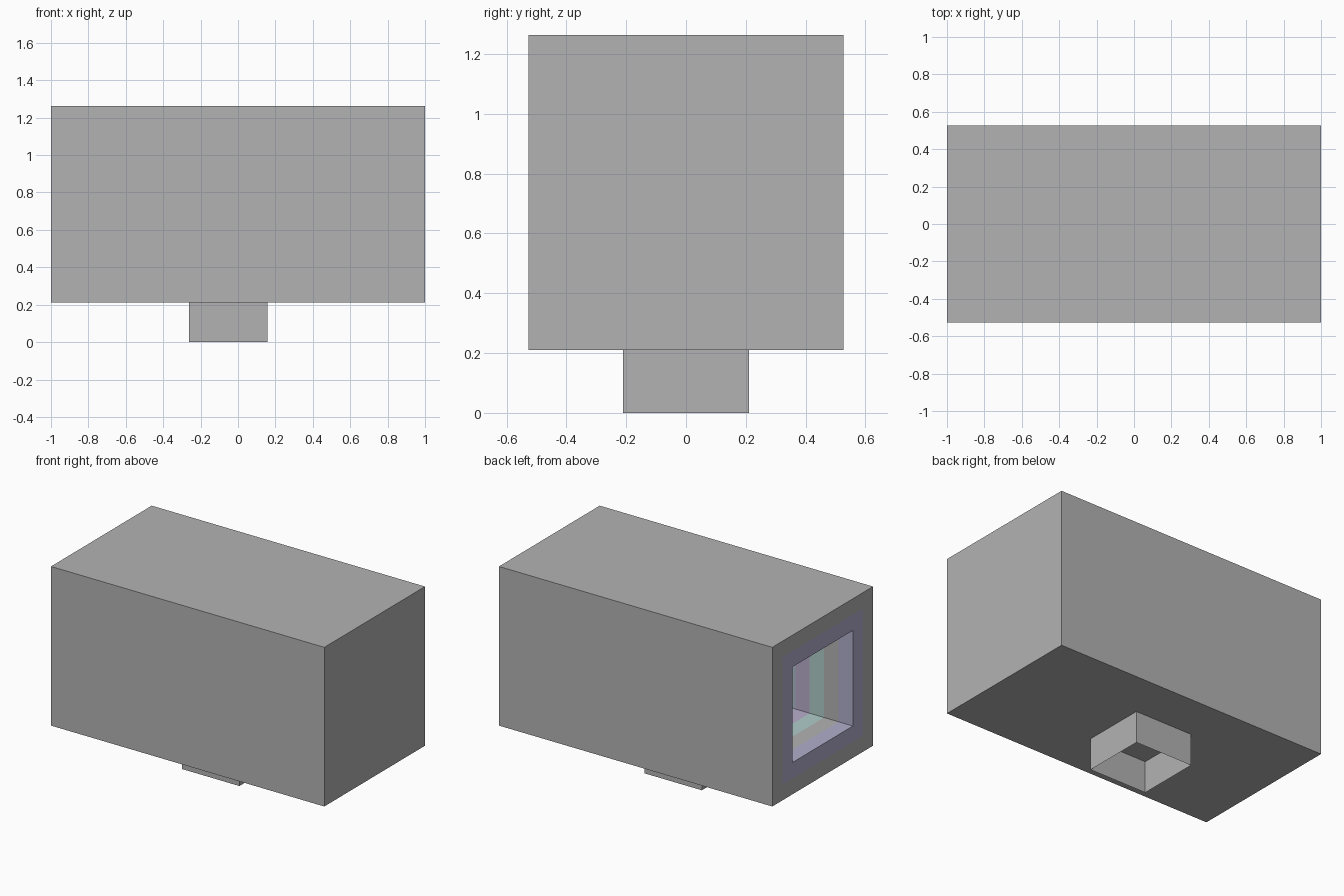
import bpy, bmesh

cube = bpy.data.objects.get("Cube")
if cube:
    bpy.data.objects.remove(cube, do_unlink=True)

U = 2 / 19  # one block unit; the body is 19 units long


def material(name, rgb):
    m = bpy.data.materials.new(name)
    m.use_nodes = True
    m.diffuse_color = (*rgb, 1)
    m.node_tree.nodes["Principled BSDF"].inputs["Base Color"].default_value = (*rgb, 1)
    return m


COLOURS = {
    "grey": material("casing grey", (0.45, 0.45, 0.45)),
    "lavender": material("rim lavender", (0.44, 0.42, 0.60)),
    "teal": material("band teal", (0.44, 0.61, 0.59)),
    "mauve": material("band mauve", (0.48, 0.42, 0.60)),
    "blue": material("band pale blue", (0.44, 0.52, 0.61)),
}
NAMES = list(COLOURS)


def square_shell(name, rings, bands, caps):
    """Join square rings (four corners each) with coloured bands, then cap chosen rings."""
    bm = bmesh.new()
    loops = [[bm.verts.new([c * U for c in p]) for p in ring] for ring in rings]
    for a, b, colour in zip(loops, loops[1:], bands):
        for i in range(4):
            j = (i + 1) % 4
            f = bm.faces.new((a[i], a[j], b[j], b[i]))
            f.material_index = NAMES.index(colour)
    for k in caps:
        bm.faces.new(loops[k])
    bmesh.ops.recalc_face_normals(bm, faces=bm.faces)
    mesh = bpy.data.meshes.new(name)
    bm.to_mesh(mesh)
    bm.free()
    for m in COLOURS.values():
        mesh.materials.append(m)
    obj = bpy.data.objects.new(name, mesh)
    bpy.context.collection.objects.link(obj)
    return obj


def end_ring(x, half, mid=7):
    return [(x, s * half, mid + t * half) for s, t in ((-1, -1), (1, -1), (1, 1), (-1, 1))]


# Casing: outer sleeve, flat stepped rim, then the banded recess with a closed end
recess = ["lavender", "grey", "teal", "mauve", "blue", "lavender", "grey", "grey"]
rings = [end_ring(9.5, 5), end_ring(-9.5, 5), end_ring(-9.5, 4)]
rings += [end_ring(-9.5 + i, 3) for i in range(len(recess) + 1)]
square_shell("casing", rings, ["grey", "grey", "lavender"] + recess, (0, -1))


# Foot: thin square sleeve, open underneath
def flat_ring(z):
    return [(x, y, z) for x, y in ((-2.5, -2), (1.5, -2), (1.5, 2), (-2.5, 2))]


square_shell("foot", [flat_ring(0), flat_ring(2)], ["grey"], ())
